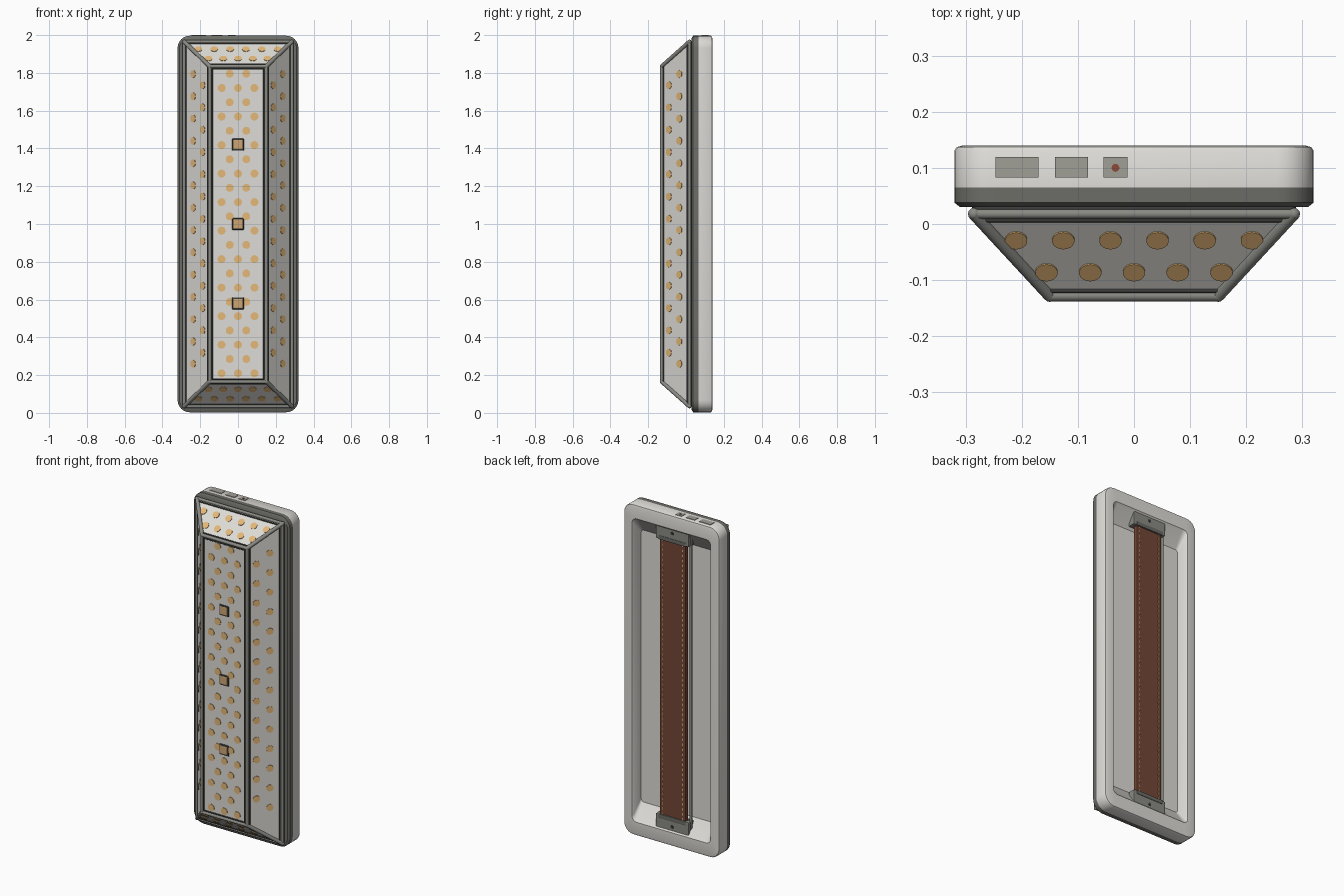
import bpy, bmesh, math
from mathutils import Vector, Matrix

cube = bpy.data.objects.get("Cube")
if cube:
    bpy.data.objects.remove(cube, do_unlink=True)


def material(name, srgb):
    col = [(c / 255 / 12.92 if c < 10 else ((c / 255 + .055) / 1.055) ** 2.4) for c in srgb] + [1]
    m = bpy.data.materials.new(name)
    m.use_nodes = True
    m.diffuse_color = col
    m.node_tree.nodes["Principled BSDF"].inputs["Base Color"].default_value = col
    return m


LIGHT = material("light grey", (222, 220, 215))
RING = material("dark grey", (108, 108, 103))
BAR = material("bar grey", (138, 138, 133))
TRIM = material("near black", (62, 62, 60))
GOLD = material("gold", (228, 184, 120))
BUTTON = material("button grey", (160, 160, 150))
RED = material("red brown", (140, 75, 58))
LEATHER = material("leather brown", (116, 70, 53))
STITCH = material("stitch tan", (205, 165, 115))


def finish(name, bm, mat, smooth=False):
    bmesh.ops.recalc_face_normals(bm, faces=bm.faces)
    me = bpy.data.meshes.new(name)
    bm.to_mesh(me)
    bm.free()
    me.materials.append(mat)
    ob = bpy.data.objects.new(name, me)
    bpy.context.collection.objects.link(ob)
    if smooth:
        bpy.context.view_layer.objects.active = ob
        ob.select_set(True)
        bpy.ops.object.shade_smooth_by_angle(angle=math.radians(35))
        ob.select_set(False)
    return ob


def outline(hx, hz, r, y, steps=6):
    # Rounded upright rectangle; r = 0 gives plain corners
    if r == 0:
        return [(sx * hx, y, 1 + sz * hz) for sx, sz in ((1, 1), (-1, 1), (-1, -1), (1, -1))]
    pts = []
    for k, (sx, sz) in enumerate(((1, 1), (-1, 1), (-1, -1), (1, -1))):
        for i in range(steps + 1):
            a = math.pi / 2 * (k + i / steps)
            pts.append((sx * (hx - r) + r * math.cos(a), y, 1 + sz * (hz - r) + r * math.sin(a)))
    return pts


def loft(name, rings, mat, cap=False, smooth=False):
    bm = bmesh.new()
    loops = [[bm.verts.new(p) for p in outline(*r)] for r in rings]
    for a, b in zip(loops, loops[1:]):
        for i in range(len(a)):
            j = (i + 1) % len(a)
            bm.faces.new((a[i], a[j], b[j], b[i]))
    if cap:
        bm.faces.new(loops[-1])
    return finish(name, bm, mat, smooth)


def add_box(bm, lo, hi):
    lo, hi = Vector(lo), Vector(hi)
    m = Matrix.Translation((lo + hi) / 2) @ Matrix.Diagonal((*(hi - lo), 1))
    bmesh.ops.create_cube(bm, size=1, matrix=m)


def box(name, lo, hi, mat, bevel=0):
    bm = bmesh.new()
    add_box(bm, lo, hi)
    ob = finish(name, bm, mat)
    if bevel:
        mod = ob.modifiers.new("soft edges", "BEVEL")
        mod.width, mod.segments = bevel, 2
    return ob


def bars(name, pairs, radius, mat):
    bm = bmesh.new()
    for a, b in pairs:
        a, b = Vector(a), Vector(b)
        d = b - a
        m = Matrix.Translation((a + b) / 2) @ d.to_track_quat("Z", "Y").to_matrix().to_4x4()
        bmesh.ops.create_cone(bm, cap_ends=True, segments=12, radius1=radius, radius2=radius,
                              depth=d.length, matrix=m)
    # Round joints at the ends
    for p in {tuple(q) for pair in pairs for q in pair}:
        bmesh.ops.create_uvsphere(bm, u_segments=12, v_segments=6, radius=radius,
                                  matrix=Matrix.Translation(p))
    return finish(name, bm, mat, True)


def loop_pairs(pts):
    return list(zip(pts, pts[1:] + pts[:1]))


def discs(name, spots, radius, mat):
    bm = bmesh.new()
    for p, n in spots:
        n = Vector(n).normalized()
        m = Matrix.Translation(Vector(p) + n * .002) @ n.to_track_quat("Z", "Y").to_matrix().to_4x4()
        bmesh.ops.create_cone(bm, cap_ends=True, segments=18, radius1=radius, radius2=radius,
                              depth=.003, matrix=m)
    return finish(name, bm, mat)


# Housing: dark front ring, pale back shell with a recessed tray
loft("front_ring", [(.27, .95, .04, .03), (.31, .985, .055, .03), (.32, .997, .065, .038),
                    (.32, .997, .065, .065)], RING, smooth=True)
loft("back_shell", [(.32, .997, .065, .065), (.32, .997, .065, .131), (.316, .993, .06, .137),
                    (.305, .982, .05, .14), (.262, .915, .03, .14), (.256, .905, .03, .13),
                    (.25, .82, .02, .07)], LIGHT, cap=True, smooth=True)

# Tapered front cover
BX, BZ, BY = .285, .965, .018
FX, FZ, FY = .15, .835, -.13
loft("front_cover", [(BX, BZ, 0, .035), (BX, BZ, 0, BY), (FX, FZ, 0, FY)], LIGHT, cap=True)

# Bars along the cover's edges, with dark seams beside them
base, front = outline(BX, BZ, 0, BY), outline(FX, FZ, 0, FY + .002)
bars("base_bars", loop_pairs(base), .009, BAR)
bars("corner_bars", list(zip(base, front)), .011, BAR)
bars("front_bars", loop_pairs(front), .010, BAR)
bars("front_seam", loop_pairs(outline(FX - .014, FZ - .014, 0, FY)), .004, TRIM)
for name, t in (("base_seam", .075), ("upper_seam", .925)):
    ring = outline(BX + (FX - BX) * t, BZ + (FZ - BZ) * t, 0, BY + (FY - BY) * t)
    bars(name, loop_pairs(ring), .004, TRIM)
bars("base_gasket", loop_pairs(outline(BX - .004, BZ - .004, 0, .028)), .008, TRIM)

# Gold dots on the front panel, in staggered rows
lamps = (.58, 1.0, 1.42)
spots = []
for row in range(22):
    z = .21 + row * .0755
    for x in ((-.087, 0, .087) if row % 2 == 0 else (-.044, .044)):
        if not (x == 0 and min(abs(z - l) for l in lamps) < .045):
            spots.append(((x, FY, z), (0, -1, 0)))
discs("front_dots", spots, .021, GOLD)

# Gold dots on the sloping sides and ends
drop = BY - FY
spots = []
for s in (-1, 1):
    for y, first, count in ((-.035, .26, 14), (-.09, .319, 13)):
        x = BX + (FX - BX) * (BY - y) / drop
        spots += [((s * x, y, first + .118 * k), (s * drop, FX - BX, 0)) for k in range(count)]
    for y, count, pitch in ((-.028, 6, .084), (-.085, 5, .078)):
        z = BZ + (FZ - BZ) * (BY - y) / drop
        spots += [(((k - (count - 1) / 2) * pitch, y, 1 + s * z), (0, FZ - BZ, s * drop))
                  for k in range(count)]
discs("slope_dots", spots, .02, GOLD)

# Square lamps
for i, z in enumerate(lamps):
    box(f"lamp_rim_{i + 1}", (-.032, -.136, z - .032), (.032, -.125, z + .032), TRIM, .008)
    box(f"lamp_{i + 1}", (-.025, -.138, z - .025), (.025, -.13, z + .025), STITCH, .005)

# Buttons on the top edge
for i, (x0, x1) in enumerate(((-.247, -.17), (-.141, -.082), (-.054, -.012))):
    box(f"button_{i + 1}", (x0, .083, 1.98), (x1, .119, 2), BUTTON)
discs("indicator", [((-.033, .1, 1.998), (0, 0, 1))], .007, RED)

# Strap with stitching, end brackets and a side rail
box("strap", (-.086, .1, .15), (.086, .126, 1.85), LEATHER, .004)
bm = bmesh.new()
for s in (-1, 1):
    for k in range(56):
        z = .17 + k * .03
        add_box(bm, (s * .066 - .002, .125, z), (s * .066 + .002, .128, z + .016))
finish("stitching", bm, STITCH)
for s, name in ((-1, "lower"), (1, "upper")):
    a, b = sorted((1 + s * .83, 1 + s * .915))
    box(name + "_bracket", (-.11, .085, a), (.11, .132, b), BAR, .004)
    box(name + "_clamp", (-.09, .095, 1 + s * .84 - .012), (.09, .135, 1 + s * .84 + .012), RING, .004)
    discs(name + "_screw", [((0, .131, 1 + s * .885), (0, 1, 0))], .009, TRIM)
bars("side_rail", [((-.108, .108, .13), (-.108, .108, 1.87))], .008, BAR)
